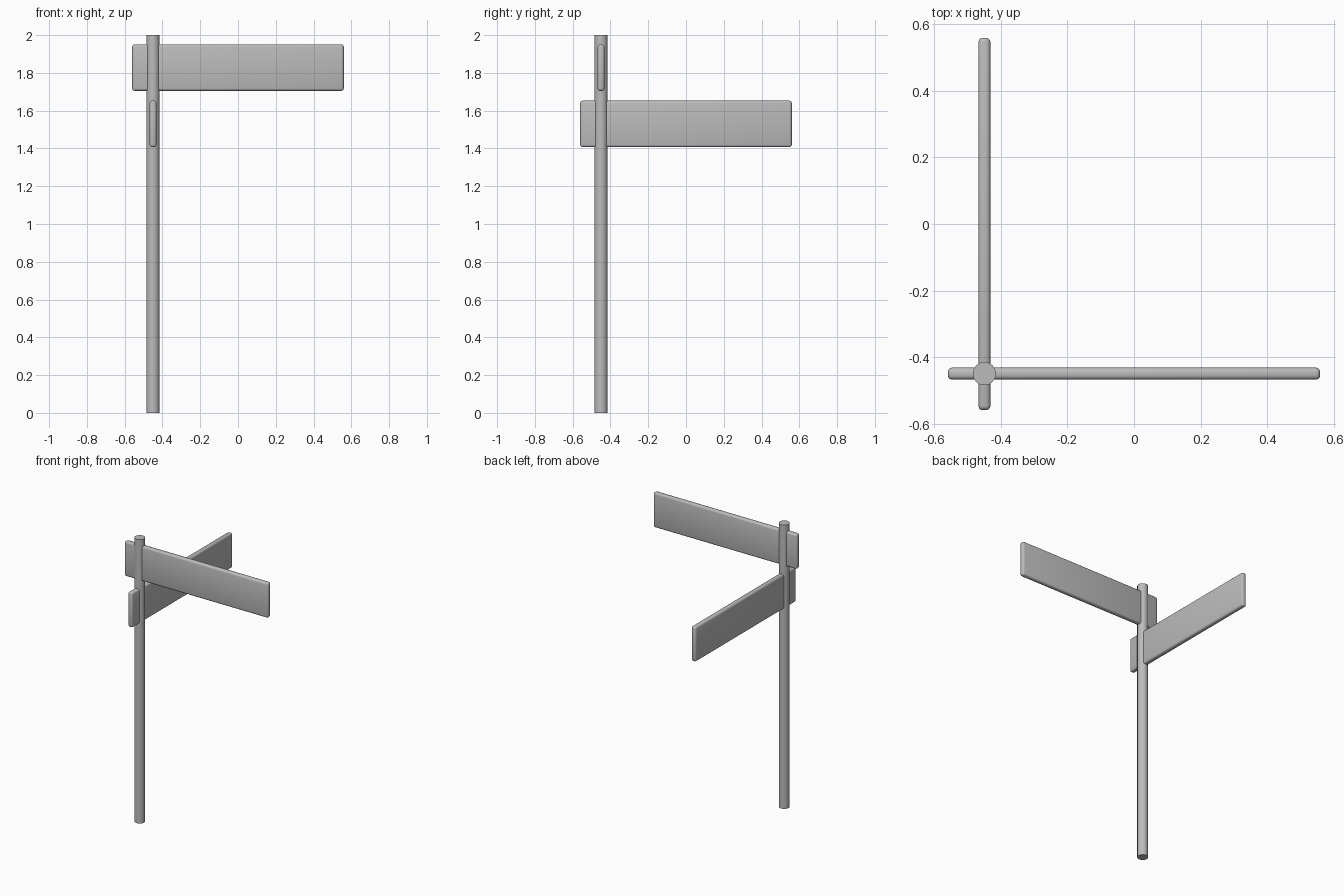
import bpy
import math

cube = bpy.data.objects.get("Cube")
if cube:
    bpy.data.objects.remove(cube, do_unlink=True)

POST = -0.45          # post position on both x and y
LENGTH = 1.12
THICK = 0.036
HEIGHT = 0.246

grey = bpy.data.materials.new("plain grey")
grey.use_nodes = True
colour = (0.5, 0.5, 0.5, 1)
grey.diffuse_color = colour
grey.node_tree.nodes["Principled BSDF"].inputs["Base Color"].default_value = colour


def finish(name, angle):
    obj = bpy.context.object
    obj.name = name
    obj.data.materials.append(grey)
    bpy.ops.object.shade_smooth_by_angle(angle=math.radians(angle))
    return obj


def board(name, location, turn):
    """Flat sign board with softly rounded edges."""
    bpy.ops.mesh.primitive_cube_add(size=1, location=location, rotation=(0, 0, turn))
    obj = bpy.context.object
    obj.scale = (LENGTH, THICK, HEIGHT)
    bpy.ops.object.transform_apply(location=False, rotation=True, scale=True)
    bevel = obj.modifiers.new("rounded edges", 'BEVEL')
    bevel.width = 0.013
    bevel.segments = 3
    bpy.ops.object.modifier_apply(modifier=bevel.name)
    return finish(name, 60)


# Upright post
bpy.ops.mesh.primitive_cylinder_add(vertices=16, radius=0.035, depth=2,
                                    location=(POST, POST, 1))
finish("post", 30)

# Two boards pointing at right angles
board("upper_board", (0, POST, 1.828), 0)
board("lower_board", (POST, 0, 1.53), math.pi / 2)
